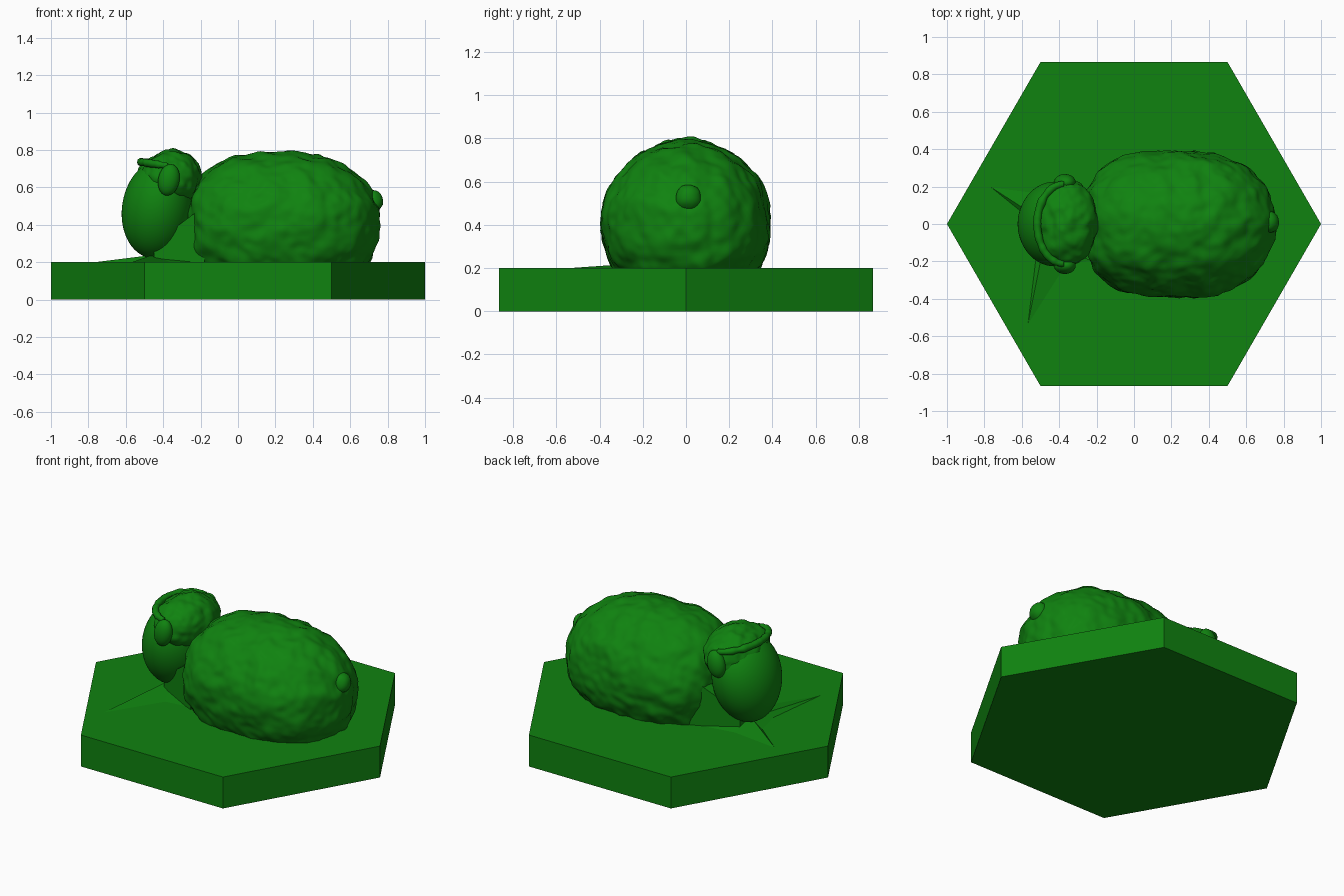
import bpy, bmesh, math
from mathutils import Vector, Matrix, noise

if "Cube" in bpy.data.objects:
    bpy.data.objects.remove(bpy.data.objects["Cube"])

green = bpy.data.materials.new("grass green")
green.diffuse_color = (0.005, 0.225, 0.005, 1)
green.use_nodes = True
green.node_tree.nodes["Principled BSDF"].inputs["Base Color"].default_value = green.diffuse_color


def finish(name, bm, smooth=True):
    bmesh.ops.recalc_face_normals(bm, faces=bm.faces)
    me = bpy.data.meshes.new(name)
    bm.to_mesh(me)
    bm.free()
    me.materials.append(green)
    for p in me.polygons:
        p.use_smooth = smooth
    ob = bpy.data.objects.new(name, me)
    bpy.context.collection.objects.link(ob)
    return ob


def lump(p, size, amount):
    """Woolly bumps pushed along the surface direction."""
    return amount * (noise.noise(p / size) + 0.5 * noise.noise(p / (size * 0.45)))


def blob(name, centre, radii, tilt=0.0, wool=0.0, size=0.11, detail=5, shape=None):
    """Ellipsoid tilted about y, with optional reshaping and wool bumps."""
    bm = bmesh.new()
    bmesh.ops.create_icosphere(bm, subdivisions=detail, radius=1)
    rot = Matrix.Rotation(tilt, 3, 'Y')
    for v in bm.verts:
        n = v.co.normalized()
        q = shape(n) if shape else n
        p = Vector((q.x * radii[0], q.y * radii[1], q.z * radii[2]))
        p = rot @ p + Vector(centre)
        if wool:
            p += (rot @ n) * lump(p, size, wool)
        p.z = max(p.z, 0.1)          # stay inside the base
        v.co = p
    return finish(name, bm)


def barrel(n):
    """Round cross-section, blunt chest end and rounder rump."""
    k = 2.8 if n.x < 0 else 2.25
    r = math.hypot(n.y, n.z)
    s = (abs(n.x) ** k + r ** k) ** (-1 / k)
    return n * s


# hexagonal base
bm = bmesh.new()
bmesh.ops.create_cone(bm, cap_ends=True, segments=6, radius1=1, radius2=1, depth=0.2,
                      matrix=Matrix.Translation((0, 0, 0.1)) @ Matrix.Rotation(math.pi / 6, 4, 'Z'))
# put corners on the x axis whatever the starting angle of the primitive
ang = min((math.atan2(v.co.y, v.co.x) % (math.pi / 3) for v in bm.verts),
          key=lambda a: min(a, math.pi / 3 - a))
bmesh.ops.rotate(bm, verts=bm.verts, cent=(0, 0, 0), matrix=Matrix.Rotation(-ang, 3, 'Z'))
finish("hexagon_base", bm, smooth=False)

# woolly body and tail
blob("woolly_body", (0.245, 0, 0.4), (0.51, 0.395, 0.39), wool=0.016, detail=6, shape=barrel)
blob("tail", (0.725, 0.01, 0.525), (0.05, 0.06, 0.06), wool=0.006, size=0.05, detail=3)

# face, narrower toward the muzzle
blob("face", (-0.43, 0, 0.485), (0.19, 0.225, 0.265), tilt=0.15,
     shape=lambda n: Vector((n.x, n.y * (1 + 0.1 * n.z), n.z)))

# wool cap with a slight rim at the brow
blob("wool_cap", (-0.362, 0.005, 0.645), (0.168, 0.228, 0.155), tilt=-0.15, wool=0.014, size=0.08)
bm = bmesh.new()
N, M = 64, 10
rings = []
for i in range(N + 1):
    t = math.pi * (i / N) + math.pi / 2
    c = Vector((-0.375 + 0.142 * math.cos(t), 0.212 * math.sin(t), 0.715 - 0.02 * math.cos(t)))
    out = Vector((math.cos(t), math.sin(t), 0))
    r = 0.021 + lump(c, 0.06, 0.006)
    rings.append([bm.verts.new(c + r * (math.cos(a) * out + math.sin(a) * Vector((0, 0, 1))))
                  for a in (2 * math.pi * j / M for j in range(M))])
for a, b in zip(rings, rings[1:]):
    for j in range(M):
        bm.faces.new((a[j], a[(j + 1) % M], b[(j + 1) % M], b[j]))
bm.faces.new(rings[0])
bm.faces.new(rings[-1])
finish("cap_rim", bm)

# ears, mirrored
for side, s in (("left", 1), ("right", -1)):
    blob(side + "_ear", (-0.37, 0.222 * s, 0.64), (0.057, 0.045, 0.085), tilt=0.2, detail=4)

# neck: tapered filler between head and chest
bm = bmesh.new()
pts = [(x, y * s, z) for x, y, low, top in ((-0.45, 0.10, 0.15, 0.3), (-0.18, 0.22, 0.15, 0.5))
       for s in (1, -1) for z in (low, top)]
bmesh.ops.convex_hull(bm, input=[bm.verts.new(p) for p in pts])
finish("neck", bm, smooth=False)

# shallow pointed folds of turf spreading from under the chin
bm = bmesh.new()
outline = [(-0.77, 0.2), (-0.56, 0.03), (-0.52, -0.14), (-0.57, -0.55), (-0.36, -0.22),
           (-0.22, -0.2), (-0.22, 0.2), (-0.45, 0.16)]
rim = [bm.verts.new((x, y, 0.199)) for x, y in outline]
peak = bm.verts.new((-0.46, 0, 0.238))
for a, b in zip(rim, rim[1:] + rim[:1]):
    bm.faces.new((a, b, peak))
bm.faces.new(rim)
finish("turf_folds", bm, smooth=False)
